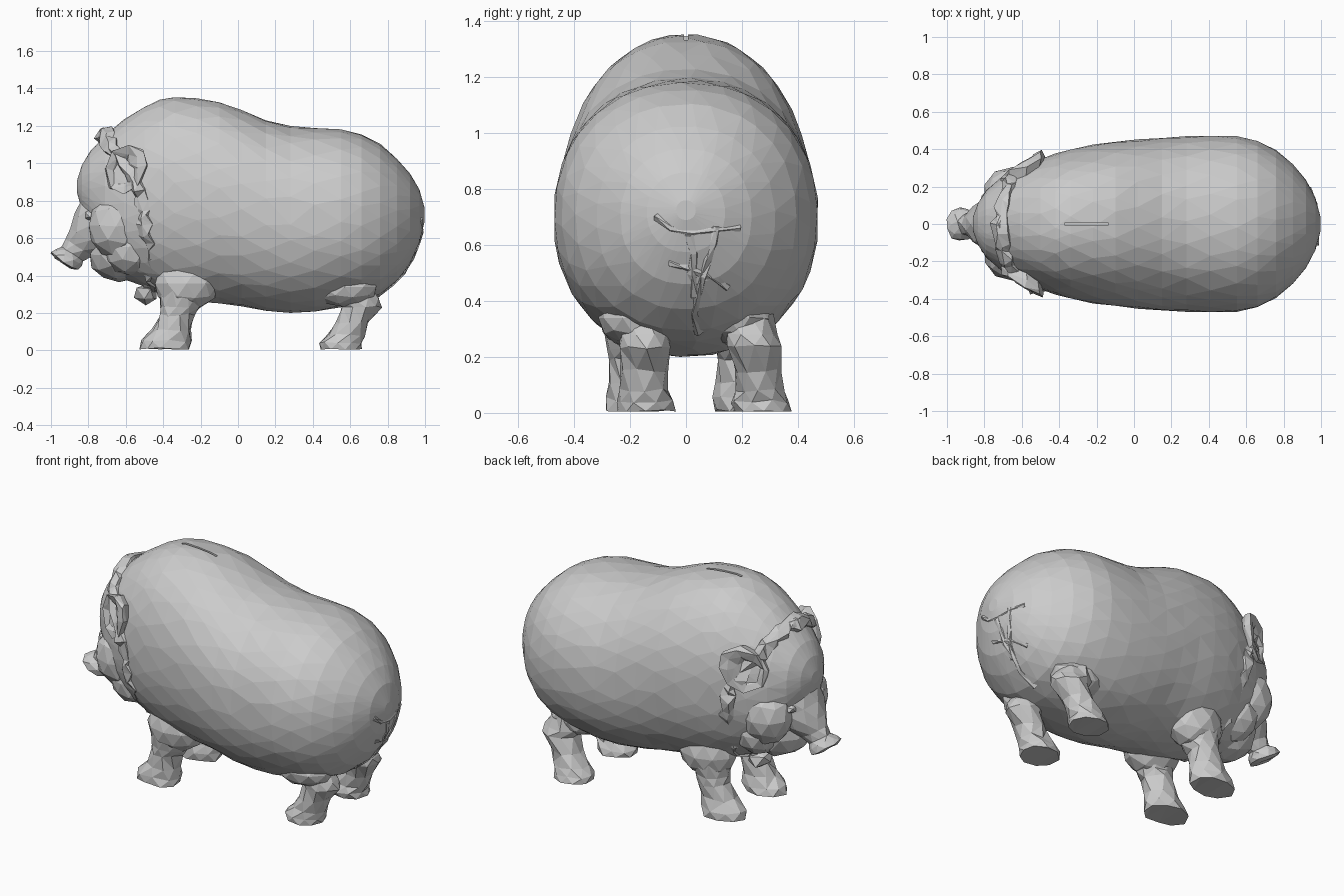
import bpy, bmesh, math, random
from mathutils import Vector as V
from mathutils.bvhtree import BVHTree

if "Cube" in bpy.data.objects:
    bpy.data.objects.remove(bpy.data.objects["Cube"])

random.seed(4)


def finish(name, bm, jitter=0.0):
    for v in bm.verts:
        v.co += V([random.uniform(-jitter, jitter) for _ in range(3)])
        v.co.z = max(v.co.z, .005)
    bmesh.ops.triangulate(bm, faces=bm.faces[:])
    bmesh.ops.recalc_face_normals(bm, faces=bm.faces[:])
    me = bpy.data.meshes.new(name)
    bm.to_mesh(me)
    bm.free()
    ob = bpy.data.objects.new(name, me)
    bpy.context.collection.objects.link(ob)
    return ob


def loft(name, rings, n, jitter=0.0, closed=False, power=1.0, wobble=0.0):
    """Skin rings given as (centre, axis u, axis v); power < 1 squares them."""
    bm = bmesh.new()
    loops = []
    for i, (c, u, w) in enumerate(rings):
        loop = []
        for k in range(n):
            a = math.tau * (k + 0.5 * (i % 2) * (not closed) + random.uniform(-wobble, wobble)) / n
            ca, sa = math.cos(a), math.sin(a)
            ca = math.copysign(abs(ca) ** power, ca)
            sa = math.copysign(abs(sa) ** power, sa)
            loop.append(bm.verts.new(V(c) + V(u) * ca + V(w) * sa))
        loops.append(loop)
    count = len(loops)
    for i in range(count if closed else count - 1):
        a, b = loops[i], loops[(i + 1) % count]
        for k in range(n):
            m = (k + 1) % n
            bm.faces.new((a[k], a[m], b[m], b[k]))
    if not closed:
        bm.faces.new(loops[0])
        bm.faces.new(loops[-1])
    return finish(name, bm, jitter)


def blob(name, c, r, sub=2, jitter=0.0):
    bm = bmesh.new()
    bmesh.ops.create_icosphere(bm, subdivisions=sub, radius=1)
    for v in bm.verts:
        v.co = V([c[i] + v.co[i] * r[i] for i in range(3)])
    return finish(name, bm, jitter)


def path_tube(name, pts, r, n, jitter, closed=False, side=V((1, 0, 0))):
    pts = [V(p) for p in pts]
    rings = []
    for i, p in enumerate(pts):
        nxt = pts[(i + 1) % len(pts)] if closed else pts[min(i + 1, len(pts) - 1)]
        prv = pts[i - 1] if closed else pts[max(i - 1, 0)]
        t = (nxt - prv).normalized()
        u = (side - t * side.dot(t)).normalized()
        rings.append((p, u * r, t.cross(u) * r))
    return loft(name, rings, n, jitter, closed)


# Body and forehead: x, top z, bottom z, half width
profile = [(-.86, .91, .84, .04), (-.835, .99, .75, .11), (-.79, 1.065, .65, .18),
           (-.71, 1.15, .50, .25), (-.61, 1.235, .38, .305), (-.5, 1.305, .34, .35),
           (-.42, 1.34, .31, .378), (-.34, 1.355, .285, .40), (-.22, 1.348, .26, .425),
           (-.1, 1.33, .25, .44), (.02, 1.285, .235, .453), (.15, 1.23, .21, .463),
           (.28, 1.2, .2, .47), (.41, 1.19, .205, .475), (.55, 1.182, .23, .47),
           (.66, 1.155, .255, .445), (.76, 1.105, .295, .395), (.85, 1.025, .37, .32),
           (.92, .945, .46, .235), (.97, .86, .575, .14), (.998, .76, .69, .035)]
body = loft("body", [((x, 0, (t + b) / 2), (0, w, 0), (0, 0, (t - b) / 2))
                     for x, t, b, w in profile], 28, 0, False, .93, .22)
tree = BVHTree.FromPolygons([v.co.copy() for v in body.data.vertices],
                            [tuple(p.vertices) for p in body.data.polygons])

# Coin slot
bm = bmesh.new()
bmesh.ops.create_cube(bm, size=1)
for v in bm.verts:
    v.co = V((-.255 + v.co.x * .23, v.co.y * .014, 1.355 + v.co.z * .08))
cutter = finish("slot_cutter", bm)
cutter.hide_render = True
cutter.hide_viewport = True
cut = body.modifiers.new("slot", 'BOOLEAN')
cut.operation = 'DIFFERENCE'
cut.object = cutter

# Snout with flared end disc
d = V((.84, 0, -.54))
snout = [(-.66, .72, .19, .2), (-.74, .645, .155, .16), (-.80, .59, .115, .12),
         (-.85, .55, .075, .085), (-.885, .515, .06, .068), (-.905, .497, .082, .08),
         (-.93, .475, .09, .09), (-.937, .468, .06, .06)]
loft("snout", [((x, 0, z), (0, ry, 0), d * rv) for x, z, ry, rv in snout], 10, .005)
blob("chin", (-.63, 0, .51), (.17, .2, .145), 2, .006)

# Head sides, ears, legs
for s, side in ((-1, "left"), (1, "right")):
    blob("cheek_" + side, (-.65, s * .165, .665), (.155, .14, .175), 2, .004)
    blob("jowl_" + side, (-.58, s * .14, .55), (.14, .14, .15), 2, .004)
    blob("eye_" + side, (-.785, s * .13, .72), (.035, .04, .03), 1, .006)

    # Cupped ear: root, outer wall, rim, inner rim, hollow
    outline = [(-.71, .97), (-.67, 1.06), (-.58, 1.095), (-.5, 1.07), (-.485, .99),
               (-.53, .88), (-.61, .83), (-.69, .86)]
    cx, cz = -.6, .965
    bm = bmesh.new()
    loops = []
    for k, off in ((.75, -.13), (1, -.03), (.96, 0), (.6, -.01), (.3, -.05)):
        loops.append([bm.verts.new((cx + (x - cx) * k,
                                    s * (.325 + .55 * (x - cx) + off),
                                    cz + (z - cz) * k)) for x, z in outline])
    for a, b in zip(loops, loops[1:]):
        for k in range(8):
            m = (k + 1) % 8
            bm.faces.new((a[k], a[m], b[m], b[k]))
    bm.faces.new(loops[0])
    bm.faces.new(loops[-1])
    finish("ear_" + side, bm, .009)

    # Front leg with shoulder
    y = s * .195
    blob("shoulder_" + side, (-.275, s * .185, .355), (.175, .13, .145), 2, .003)
    leg = [(-.29, .32, .13, .11), (-.31, .23, .105, .09), (-.325, .19, .09, .085),
           (-.355, .11, .105, .085), (-.385, .05, .135, .1), (-.39, .005, .13, .1)]
    loft("front_leg_" + side, [((x, y, z), (rx, 0, 0), (0, ry, 0))
                               for x, z, rx, ry in leg], 9, .008)

    # Rear leg; the right one stands wider
    y0, y1 = (-.15, -.145) if s < 0 else (.22, .275)
    leg = [(.58, .36, .12, .09), (.635, .28, .12, .095), (.66, .235, .105, .095),
           (.61, .15, .09, .085), (.575, .08, .10, .09), (.55, .04, .115, .105),
           (.55, .005, .11, .105)]
    loft("rear_leg_" + side,
         [((x, y0 + (y1 - y0) * (.38 - z) / .38, z), (rx, 0, 0), (0, ry, 0))
          for x, z, rx, ry in leg], 9, .007)
    blob("haunch_" + side, (.57, s * .19, .34), (.18, .125, .105), 2, .003)

# Crumpled garland round the neck
half = [(-.715, 0, 1.15), (-.70, .1, 1.135), (-.675, .18, 1.09), (-.635, .24, 1.03),
        (-.575, .295, .94), (-.525, .325, .85), (-.505, .33, .76), (-.495, .315, .67),
        (-.48, .285, .58), (-.465, .24, .5), (-.455, .18, .42), (-.46, .1, .37),
        (-.46, 0, .355)]
ring = half + [(x, -y, z) for x, y, z in half[-2:0:-1]]
dense = []
for i, p in enumerate(ring):
    q = ring[(i + 1) % len(ring)]
    dense += [V(p), (V(p) + V(q)) / 2]
path_tube("neck_garland", dense, .042, 6, .018, True)
blob("garland_knot", (-.715, 0, 1.165), (.04, .06, .03), 1, .012)
blob("garland_pendant", (-.49, 0, .3), (.065, .08, .06), 1, .01)


# Curled tail lying on the rump
def on_rump(y, z):
    hit = tree.ray_cast(V((2, y, z)), V((-1, 0, 0)))[0]
    return hit + V((-.006, 0, 0))


strands = {"tail": [(.11, .67), (.1, .61), (.08, .55), (.06, .49), (.04, .42), (.03, .36), (.045, .29)],
           "tail_base": [(-.11, .70), (-.05, .66), (.02, .645), (.1, .655), (.19, .66)],
           "tail_curl": [(.01, .64), (.03, .57), (.02, .5), (.03, .42)],
           "tail_tuft": [(-.06, .54), (0, .525), (.07, .49), (.15, .45)]}
for name, pts in strands.items():
    path_tube(name, [on_rump(*p) for p in pts], .015, 5, .004)
